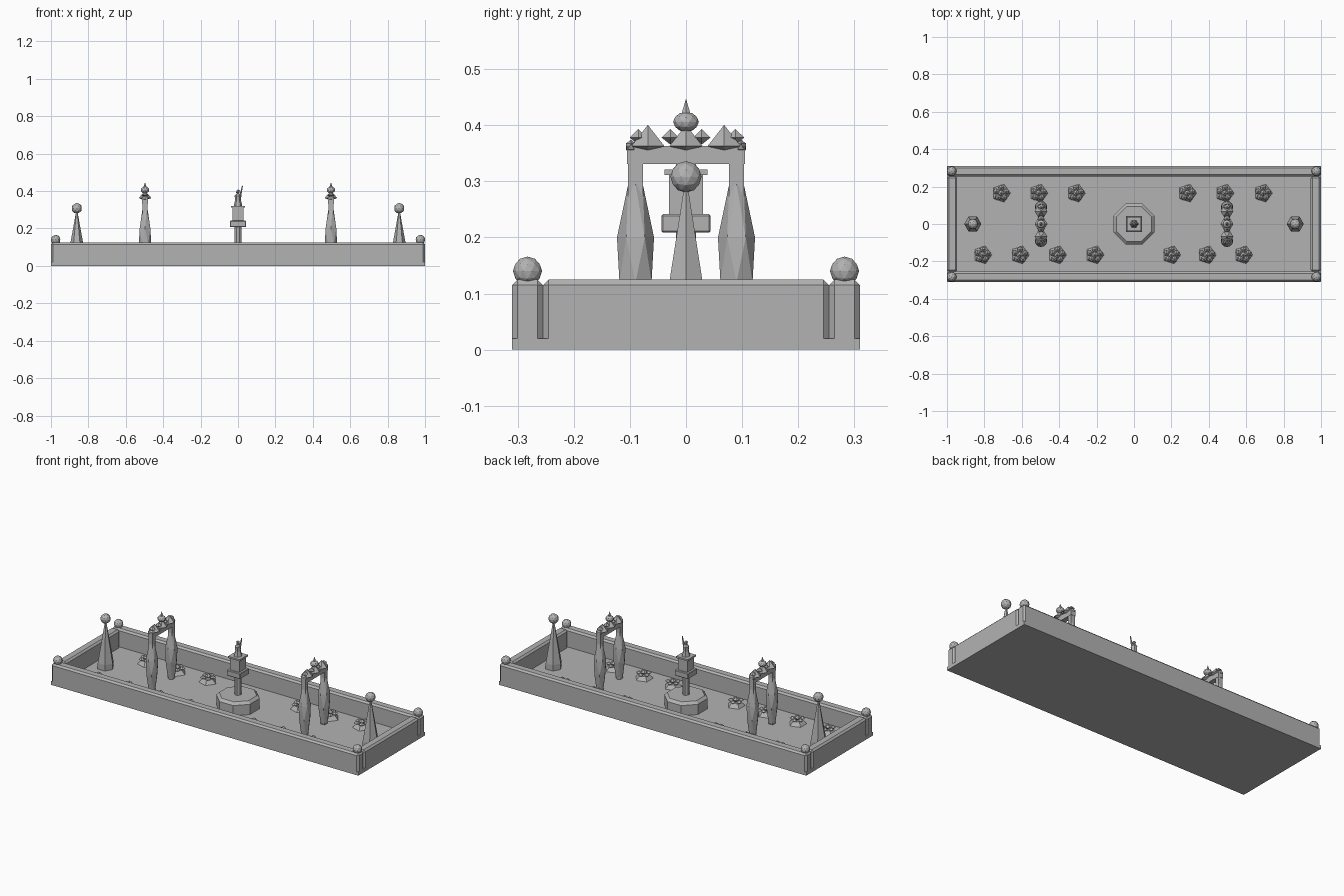
import bpy, bmesh, math
from mathutils import Vector, Matrix

cube = bpy.data.objects.get("Cube")
if cube:
    bpy.data.objects.remove(cube, do_unlink=True)

stone = bpy.data.materials.new("grey_stone")
stone.use_nodes = True
GREY = (0.45, 0.45, 0.45, 1)
stone.diffuse_color = GREY
stone.node_tree.nodes["Principled BSDF"].inputs["Base Color"].default_value = GREY


def finish(name, bm):
    bmesh.ops.recalc_face_normals(bm, faces=bm.faces)
    mesh = bpy.data.meshes.new(name)
    bm.to_mesh(mesh)
    bm.free()
    mesh.materials.append(stone)
    obj = bpy.data.objects.new(name, mesh)
    bpy.context.collection.objects.link(obj)
    return obj


def add_box(bm, centre, size, bevel=0):
    part = bmesh.new()
    bmesh.ops.create_cube(part, size=1, matrix=Matrix.Translation(centre) @ Matrix.Diagonal((*size, 1)))
    if bevel:
        bmesh.ops.bevel(part, geom=part.edges[:], offset=bevel, segments=1, affect='EDGES')
    temp = bpy.data.meshes.new("temp")
    part.to_mesh(temp)
    part.free()
    bm.from_mesh(temp)
    bpy.data.meshes.remove(temp)


def add_lathe(bm, x, y, profile, sides, turn=0.0, twist=False):
    """Rings of (radius, height); with twist, each ring is turned half a step."""
    rings = []
    for i, (r, z) in enumerate(profile):
        off = turn + (math.pi / sides * (i % 2) if twist else 0)
        angles = [off + math.tau * k / sides for k in range(sides)]
        rings.append([bm.verts.new((x + r * math.cos(a), y + r * math.sin(a), z)) for a in angles])
    for i, (low, high) in enumerate(zip(rings, rings[1:])):
        for k in range(sides):
            n = (k + 1) % sides
            if not twist:
                bm.faces.new((low[k], low[n], high[n], high[k]))
            elif i % 2 == 0:
                bm.faces.new((low[k], low[n], high[k]))
                bm.faces.new((low[n], high[n], high[k]))
            else:
                bm.faces.new((low[k], high[n], high[k]))
                bm.faces.new((low[k], low[n], high[n]))
    bm.faces.new(rings[0][::-1])
    bm.faces.new(rings[-1])


def add_ball(bm, centre, scale, level=1):
    bmesh.ops.create_icosphere(bm, subdivisions=level, radius=1,
                               matrix=Matrix.Translation(centre) @ Matrix.Diagonal((*scale, 1)))


def add_gem(bm, x, y, z, r, up, down, sides=6, turn=0.0):
    add_lathe(bm, x, y, [(0.0005, z - down), (r, z), (0.0005, z + up)], sides, turn)


FLOOR = 0.02

# Floor slab and bevelled boundary walls
bm = bmesh.new()
add_box(bm, (0, 0, FLOOR / 2), (2, 0.62, FLOOR))
finish("floor_slab", bm)
for side, s in (("front", -1), ("back", 1)):
    bm = bmesh.new()
    add_box(bm, (0, s * 0.2825, 0.0675), (2, 0.055, 0.115), 0.01)
    finish(side + "_wall", bm)
for side, s in (("left", 1), ("right", -1)):
    bm = bmesh.new()
    add_box(bm, (s * 0.9725, 0, 0.0675), (0.055, 0.51, 0.115), 0.01)
    finish(side + "_wall", bm)

# Corner balls
for sx in (-1, 1):
    for sy in (-1, 1):
        bm = bmesh.new()
        add_ball(bm, (sx * 0.975, sy * 0.2825, 0.14), (0.026,) * 3, 2)
        finish("corner_ball", bm)

# Pointed topiaries at both ends
for s in (-1, 1):
    bm = bmesh.new()
    add_lathe(bm, s * 0.862, 0, [(0.046, FLOOR), (0.046, 0.055), (0.002, 0.3)], 6)
    add_ball(bm, (s * 0.862, 0, 0.308), (0.028,) * 3, 2)
    finish("pointed_topiary", bm)

# Garden gates
for s in (-1, 1):
    gx = s * 0.497
    for sy in (-1, 1):
        bm = bmesh.new()
        py = sy * 0.09
        add_box(bm, (gx, py, 0.18), (0.027, 0.027, 0.32))
        add_lathe(bm, gx, py, [(0.018, FLOOR), (0.033, 0.12), (0.033, 0.2), (0.015, 0.295)],
                  6, math.pi / 6, True)
        finish("gate_pillar", bm)
    bm = bmesh.new()
    add_box(bm, (gx, 0, 0.347), (0.03, 0.21, 0.032))
    finish("gate_beam", bm)
    bm = bmesh.new()
    for y in (-0.068, 0, 0.068):
        add_gem(bm, gx, y, 0.363, 0.034, 0.037, 0.013)
    for y in (-0.085, -0.028, 0.028, 0.088):
        add_gem(bm, gx, y, 0.378, 0.018, 0.015, 0.012)
    for y in (-0.098, 0.098):
        add_ball(bm, (gx, y, 0.362), (0.022, 0.011, 0.012))
    finish("gate_foliage", bm)
    bm = bmesh.new()
    add_ball(bm, (gx, 0, 0.406), (0.023, 0.023, 0.018), 2)
    add_lathe(bm, gx, 0, [(0.01, 0.418), (0.0005, 0.446)], 6)
    finish("gate_finial", bm)

# Octagonal basin and pedestal
eighth = math.pi / 8
bm = bmesh.new()
add_lathe(bm, 0, 0, [(0.118, FLOOR), (0.118, 0.08), (0.102, 0.095)], 8, eighth)
finish("octagon_base", bm)
bm = bmesh.new()
add_lathe(bm, 0, 0, [(0.019, 0.09), (0.019, 0.22)], 8, eighth)
finish("column", bm)
bm = bmesh.new()
add_box(bm, (0, 0, 0.225), (0.088, 0.088, 0.033), 0.003)
add_box(bm, (0, 0, 0.277), (0.06, 0.06, 0.075))
add_box(bm, (0, 0, 0.316), (0.076, 0.076, 0.01))
finish("pedestal", bm)

# Robed figure with a raised arm
bm = bmesh.new()
add_lathe(bm, 0, 0, [(0.023, 0.32), (0.016, 0.35), (0.018, 0.375), (0.007, 0.388)], 6)
add_ball(bm, (0, 0, 0.397), (0.011, 0.011, 0.013))
arm = bmesh.ops.create_cone(bm, cap_ends=True, segments=5, radius1=0.006, radius2=0.003, depth=0.06)
start = Vector((0.012, 0, 0.37))
tip = Vector((0.024, 0, 0.428))
turn = (tip - start).to_track_quat('Z', 'Y').to_matrix().to_4x4()
bmesh.ops.transform(bm, matrix=Matrix.Translation((start + tip) / 2) @ turn, verts=arm["verts"])
finish("statue", bm)

# Flower beds: a low five-sided mound with small blooms
rows = ((0.165, (-0.71, -0.51, -0.31, 0.285, 0.485, 0.69)),
        (-0.165, (-0.81, -0.61, -0.41, -0.21, 0.2, 0.39, 0.585)))
for y, places in rows:
    for x in places:
        bm = bmesh.new()
        add_lathe(bm, x, y, [(0.05, FLOOR), (0.03, 0.042)], 5)
        for k in range(5):
            a = math.tau * k / 5 + 0.3
            add_gem(bm, x + 0.028 * math.cos(a), y + 0.028 * math.sin(a), 0.05, 0.017, 0.012, 0.01, 5, a)
        add_gem(bm, x, y, 0.056, 0.018, 0.014, 0.014, 5)
        finish("flower_bed", bm)
